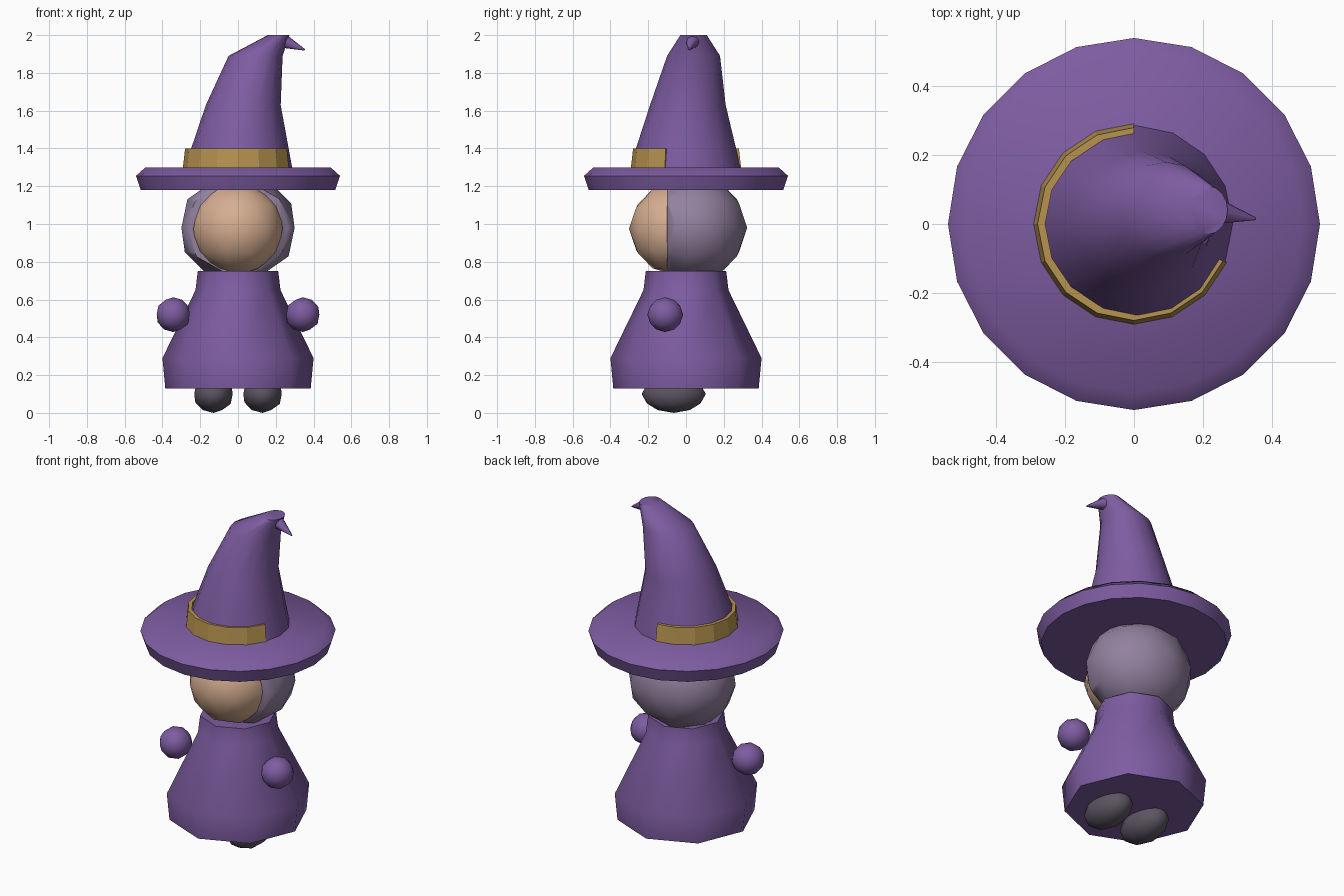
import bpy
import bmesh
from math import cos, sin, pi, radians
from mathutils import Matrix, Vector

cube = bpy.data.objects.get("Cube")
if cube:
    bpy.data.objects.remove(cube, do_unlink=True)


def material(name, rgb):
    m = bpy.data.materials.new(name)
    m.use_nodes = True
    m.diffuse_color = (*rgb, 1)
    m.node_tree.nodes["Principled BSDF"].inputs["Base Color"].default_value = (*rgb, 1)
    return m


PURPLE = material("purple cloth", (0.205, 0.107, 0.355))
GOLD = material("gold band", (0.47, 0.29, 0.08))
SKIN = material("skin", (0.67, 0.42, 0.28))
HAIR = material("grey hair", (0.29, 0.22, 0.345))
SHOE = material("dark shoe", (0.105, 0.09, 0.122))


def finish(name, bm, mat, smooth=60):
    """Turn a bmesh into a named, coloured object."""
    bmesh.ops.recalc_face_normals(bm, faces=bm.faces)
    mesh = bpy.data.meshes.new(name)
    bm.to_mesh(mesh)
    bm.free()
    mesh.materials.append(mat)
    ob = bpy.data.objects.new(name, mesh)
    bpy.context.collection.objects.link(ob)
    if smooth:
        bpy.ops.object.select_all(action="DESELECT")
        ob.select_set(True)
        bpy.context.view_layer.objects.active = ob
        bpy.ops.object.shade_smooth_by_angle(angle=radians(smooth))
    return ob


def loft(name, rings, sides, mat):
    """Skin closed oval rings given as (x, y, z, radius x, radius y)."""
    bm = bmesh.new()
    loops = []
    for x, y, z, rx, ry in rings:
        angles = [2 * pi * i / sides for i in range(sides)]
        loops.append([bm.verts.new((x + rx * cos(a), y + ry * sin(a), z)) for a in angles])
    for low, high in zip(loops, loops[1:]):
        for i in range(sides):
            j = (i + 1) % sides
            bm.faces.new((low[i], low[j], high[j], high[i]))
    bm.faces.new(loops[0][::-1])
    bm.faces.new(loops[-1])
    return finish(name, bm, mat)


def ball(name, centre, radii, mat, cut_y=None):
    """Low-poly ellipsoid, optionally with its front sliced off."""
    bm = bmesh.new()
    place = Matrix.Translation(centre) @ Matrix.Diagonal((*radii, 1))
    bmesh.ops.create_icosphere(bm, subdivisions=2, radius=1, matrix=place)
    if cut_y is not None:
        geom = bm.verts[:] + bm.edges[:] + bm.faces[:]
        cut = bmesh.ops.bisect_plane(bm, geom=geom, plane_co=(0, cut_y, 0),
                                     plane_no=(0, -1, 0), clear_outer=True)
        rim = [e for e in cut["geom_cut"] if isinstance(e, bmesh.types.BMEdge)]
        bmesh.ops.contextual_create(bm, geom=rim)
    return finish(name, bm, mat)


# Robe
robe_profile = [(0.13, 0.385), (0.29, 0.40), (0.65, 0.225), (0.75, 0.213)]
loft("robe", [(0, 0, z, r, r) for z, r in robe_profile], 8, PURPLE)

# Hands and shoes
for side, x in (("left", 1), ("right", -1)):
    ball(side + "_hand", (x * 0.343, -0.11, 0.52), (0.092, 0.095, 0.092), PURPLE)
    ball(side + "_shoe", (x * 0.13, -0.065, 0.1), (0.107, 0.17, 0.1), SHOE)

# Head
ball("face", (0, -0.05, 0.975), (0.248, 0.252, 0.247), SKIN)
ball("hair", (0, 0.037, 0.98), (0.315, 0.287, 0.287), HAIR, cut_y=-0.1)

# Hat brim
brim_profile = [(1.18, 0.515), (1.255, 0.54), (1.3, 0.49)]
loft("hat_brim", [(0, 0, z, r, r) for z, r in brim_profile], 20, PURPLE)

# Leaning hat crown
loft("hat_crown", [
    (0.005, 0, 1.28, 0.285, 0.29),
    (0.01, 0, 1.4, 0.258, 0.265),
    (0.028, 0.01, 1.63, 0.198, 0.2),
    (0.093, 0.04, 1.89, 0.143, 0.14),
    (0.215, 0.04, 2.0, 0.057, 0.07),
], 16, PURPLE)

# Drooping hat tip
start, end = Vector((0.25, 0.035, 1.965)), Vector((0.353, 0.015, 1.922))
axis = end - start
bm = bmesh.new()
bmesh.ops.create_cone(bm, cap_ends=True, segments=8, radius1=0.035, radius2=0.004,
                      depth=axis.length,
                      matrix=Matrix.Translation((start + end) / 2)
                      @ axis.to_track_quat("Z", "Y").to_matrix().to_4x4())
finish("hat_tip", bm, PURPLE)

# Gold band, wrapped part of the way round the crown
bm = bmesh.new()
section = [(0.27, 1.295), (0.292, 1.295), (0.28, 1.4), (0.258, 1.4)]
steps = 11
loops = []
for i in range(steps + 1):
    a = pi / 2 + i * pi / 8
    loops.append([bm.verts.new((r * cos(a), r * sin(a), z)) for r, z in section])
for p, q in zip(loops, loops[1:]):
    for i in range(4):
        j = (i + 1) % 4
        bm.faces.new((p[i], p[j], q[j], q[i]))
bm.faces.new(loops[0])
bm.faces.new(loops[-1])
finish("hat_band", bm, GOLD, smooth=0)
